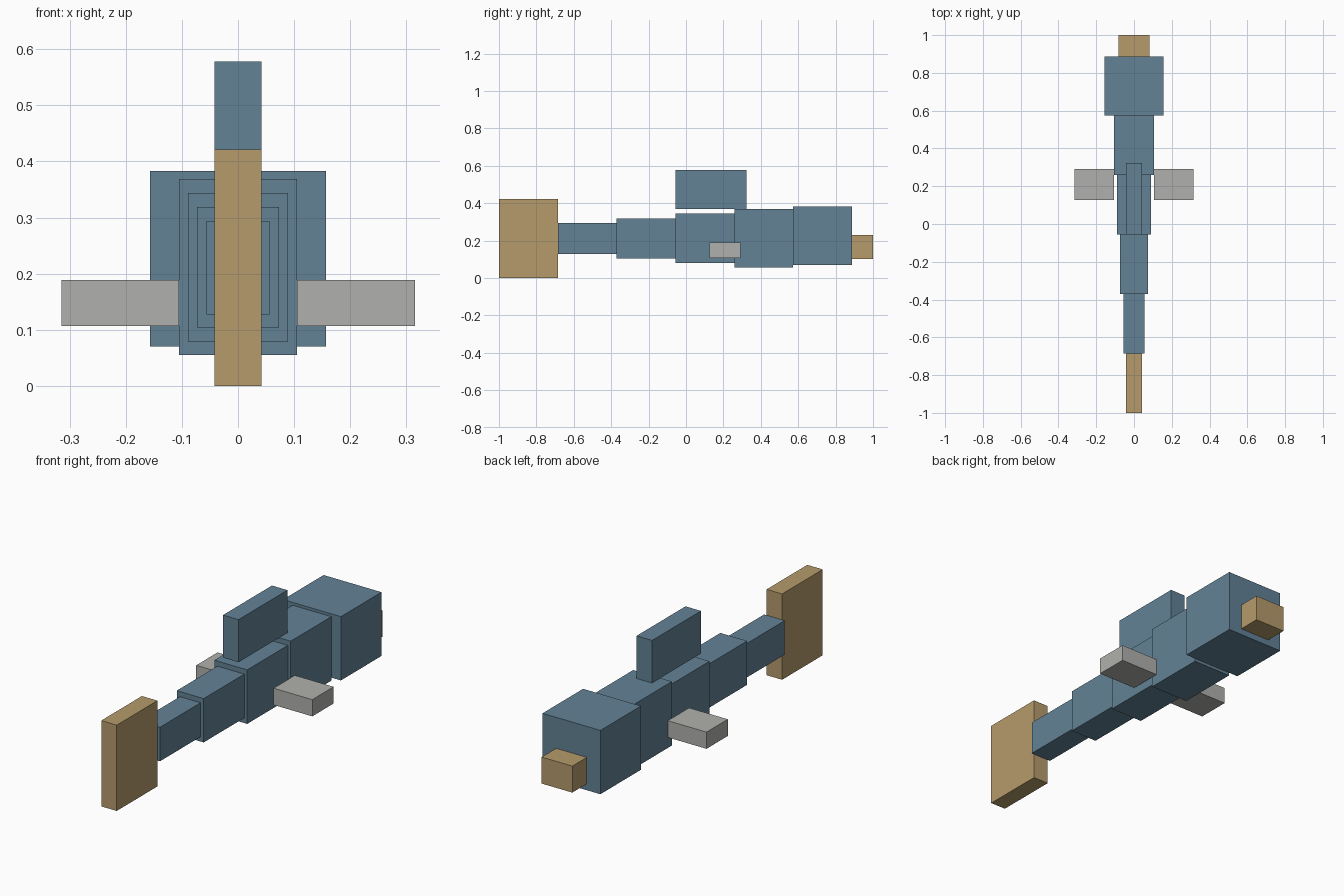
import bpy

if "Cube" in bpy.data.objects:
    bpy.data.objects.remove(bpy.data.objects["Cube"])


def material(name, rgb):
    """Flat colour given as 0-255 sRGB, stored as linear."""
    m = bpy.data.materials.new(name)
    lin = [((c / 255 + 0.055) / 1.055) ** 2.4 for c in rgb]
    m.diffuse_color = (*lin, 1)
    m.use_nodes = True
    m.node_tree.nodes["Principled BSDF"].inputs["Base Color"].default_value = m.diffuse_color
    return m


blue = material("slate_blue", (99, 130, 150))
tan = material("sandy_tan", (182, 155, 108))
grey = material("pale_grey", (176, 177, 173))


def box(name, x, y, z, mat):
    """Box spanning the (min, max) range on each axis."""
    bpy.ops.mesh.primitive_cube_add(size=1, location=[(a + b) / 2 for a, b in (x, y, z)])
    ob = bpy.context.object
    ob.name = name
    ob.scale = [b - a for a, b in (x, y, z)]
    bpy.ops.object.transform_apply(location=False, rotation=False, scale=True)
    ob.data.materials.append(mat)


# Head and tapering body: half width, bottom, top, from head to tail
segments = [
    ("head", 0.157, 0.070, 0.383),
    ("front_body", 0.105, 0.055, 0.369),
    ("middle_body", 0.089, 0.079, 0.344),
    ("rear_body", 0.073, 0.104, 0.319),
    ("tail_stem", 0.056, 0.127, 0.294),
]
length = 0.3146
y_end = 0.888
for name, w, low, high in segments:
    box(name, (-w, w), (y_end - length, y_end), (low, high), blue)
    y_end -= length

# Snout, tail fin and back fin
box("snout", (-0.083, 0.083), (0.888, 1.0), (0.101, 0.231), tan)
box("tail_fin", (-0.042, 0.042), (-1.0, y_end), (0.0, 0.421), tan)
box("back_fin", (-0.042, 0.042), (-0.056, 0.323), (0.369, 0.578), blue)

# Side fins
for side, x in (("left", (-0.315, -0.105)), ("right", (0.105, 0.315))):
    box(side + "_side_fin", x, (0.126, 0.291), (0.107, 0.189), grey)
